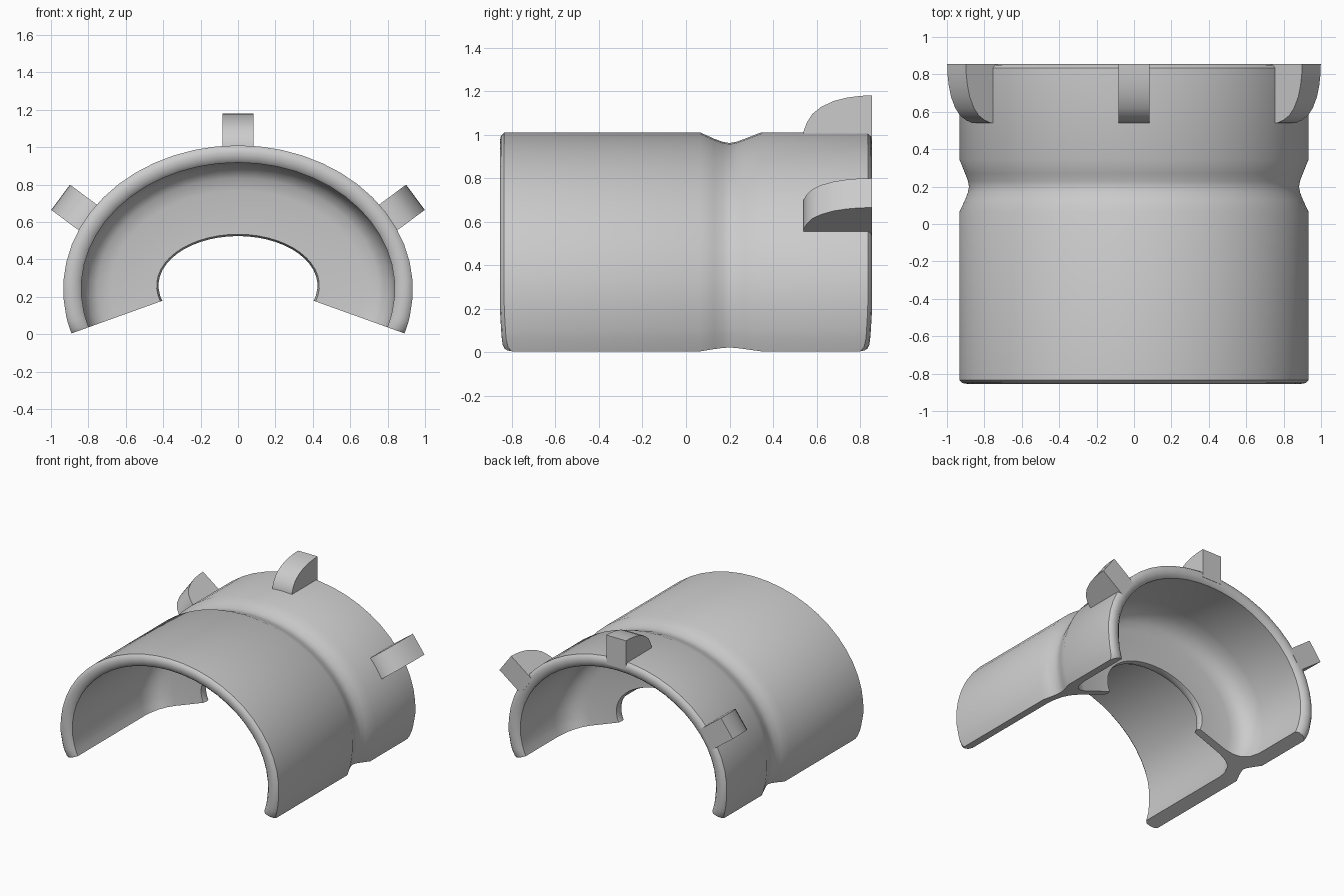
import bpy, bmesh, math
from mathutils import Matrix, Vector

cube = bpy.data.objects.get("Cube")
if cube:
    bpy.data.objects.remove(cube)

grey = bpy.data.materials.new("plain grey")
grey.use_nodes = True
COLOR = (0.6, 0.6, 0.6, 1)
grey.diffuse_color = COLOR
grey.node_tree.nodes["Principled BSDF"].inputs["Base Color"].default_value = COLOR


def finish(name, bm, angle):
    bmesh.ops.recalc_face_normals(bm, faces=bm.faces)
    mesh = bpy.data.meshes.new(name)
    bm.to_mesh(mesh)
    bm.free()
    mesh.materials.append(grey)
    obj = bpy.data.objects.new(name, mesh)
    bpy.context.collection.objects.link(obj)
    bpy.ops.object.select_all(action='DESELECT')
    obj.select_set(True)
    bpy.context.view_layer.objects.active = obj
    bpy.ops.object.shade_smooth_by_angle(angle=math.radians(angle))
    return obj


# Lengthwise section: (y, depth), depth 0 on the outer skin and 1 at the opening
outer = [(-.85, .03), (-.835, 0), (.065, 0), (.13, .06), (.17, .09), (.2, .1),
         (.23, .09), (.27, .06), (.345, 0), (.835, 0), (.85, .03)]
inner_back = [(.855, .08), (.85, .15), (.83, .19), (.42, .19), (.34, .22),
              (.28, .29), (.25, .38), (.235, .5), (.23, .98)]
inner_front = [(.17, .98), (.165, .5), (.15, .36), (.12, .27), (.06, .21),
               (0, .19), (-.83, .19), (-.85, .15), (-.855, .08)]
section = outer + inner_back + [(.2, 1)] + inner_front


def arch_point(y, s, ang):
    a, b = .935 - .51 * s, .77 - .505 * s
    z = .24 + .02 * s + b * math.sin(ang)
    # Open ends have rounded lower corners
    end = max(0, (.2 - z) / .2)
    if abs(y) > .8 and s < .3:
        y -= math.copysign(.012 * end + .03 * end ** 12, y)
    return Vector((a * math.cos(ang), y, z))


# Arched shell with waist groove and inner flange
bm = bmesh.new()
low = math.radians(-17.8)
steps = 30
angles = [low + (math.pi - 2 * low) * i / steps for i in range(steps + 1)]
angles[1:1] = [low + .025, low + .08]
angles[-1:-1] = [math.pi - low - .08, math.pi - low - .025]
rings = [[bm.verts.new(arch_point(y, s, t)) for y, s in section] for t in angles]
n = len(section)
for r, q in zip(rings, rings[1:]):
    for i in range(n):
        j = (i + 1) % n
        bm.faces.new((r[i], r[j], q[j], q[i]))
bm.faces.new(rings[0])
bm.faces.new(rings[-1][::-1])
finish("arched_shell", bm, 42)

# Rounded locking tabs on the rear rim
tab_profile = [(.855, -.05), (.855, .175), (.8, .173), (.74, .165), (.68, .15),
               (.62, .122), (.58, .09), (.555, .05), (.54, .01), (.54, -.05)]


def tab(name, x, z, tilt):
    bm = bmesh.new()
    face = bm.faces.new([bm.verts.new((-.084, y, h)) for y, h in tab_profile])
    ext = bmesh.ops.extrude_face_region(bm, geom=[face])
    moved = [v for v in ext["geom"] if isinstance(v, bmesh.types.BMVert)]
    bmesh.ops.translate(bm, verts=moved, vec=(.168, 0, 0))
    bm.transform(Matrix.Translation((x, 0, z)) @ Matrix.Rotation(math.radians(tilt), 4, 'Y'))
    finish(name, bm, 40)


tab("top_tab", 0, 1.005, 0)
for name, side in (("left_tab", 1), ("right_tab", -1)):
    tab(name, side * .808, .628, side * 53.4)
